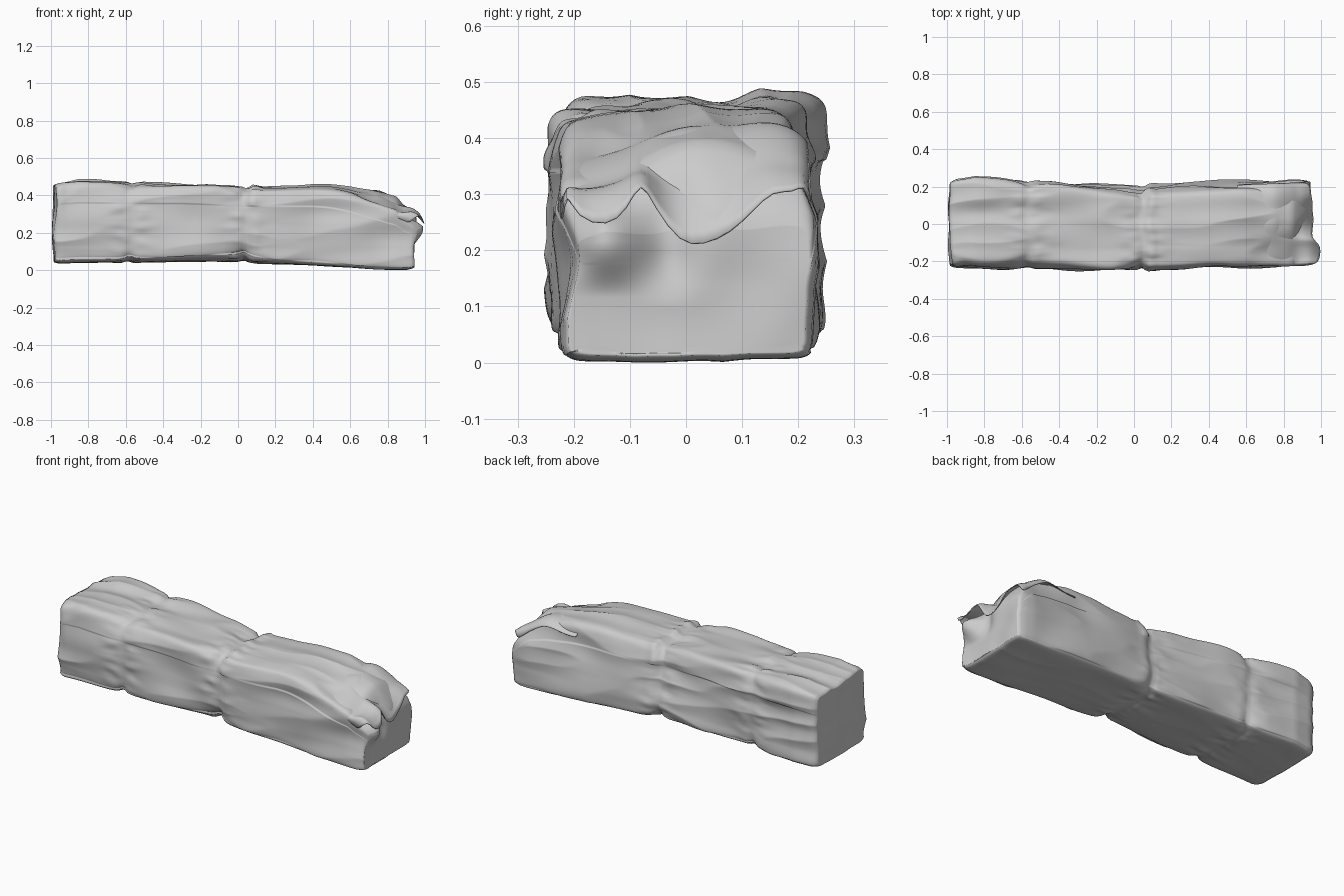
import bpy, bmesh
from math import exp, sin
from mathutils import Vector, noise

if "Cube" in bpy.data.objects:
    bpy.data.objects.remove(bpy.data.objects["Cube"])

# Outline along the length: x, y min, y max, z min, z max
SECTIONS = [(-1, -.215, .21, .05, .445), (-.96, -.23, .235, .04, .46), (-.85, -.235, .25, .045, .473),
            (-.6, -.235, .225, .045, .467), (-.3, -.24, .21, .05, .46), (0, -.235, .198, .047, .442),
            (.1, -.245, .21, .04, .445), (.4, -.228, .222, .028, .452), (.6, -.225, .228, .02, .44),
            (.75, -.222, .23, .008, .418), (.85, -.222, .232, .006, .385), (.91, -.215, .228, .008, .31),
            (.95, -.205, .218, .018, .235)]
TIES = [(-.57, .8), (.04, 1.0)]


def clamp(t):
    t = max(0, min(1, t))
    return t * t * (3 - 2 * t)


def section(x):
    for a, b in zip(SECTIONS, SECTIONS[1:]):
        if x <= b[0]:
            t = max(0, (x - a[0]) / (b[0] - a[0]))
            return [p + (q - p) * t for p, q in zip(a, b)][1:]
    return SECTIONS[-1][1:]


def droop(x, y):
    """How far the top sags towards the front near the open end."""
    return .06 * clamp((x - .45) / .35) * clamp((.97 - x) / .1) * clamp((.03 - y) / .2)


def fold(x, y, z, seed):
    n = noise.noise(Vector((x * 1.8 + seed, y * 8, z * 8 + seed)))
    return .5 - 2 * abs(n)


def finish(name, bm):
    bmesh.ops.recalc_face_normals(bm, faces=bm.faces)
    mesh = bpy.data.meshes.new(name)
    bm.to_mesh(mesh)
    bm.free()
    ob = bpy.data.objects.new(name, mesh)
    bpy.context.collection.objects.link(ob)
    for p in mesh.polygons:
        p.use_smooth = True
    return ob


# Long wrapped bundle, pinched by two ties and covered in lengthwise folds
bm = bmesh.new()
bmesh.ops.create_cube(bm, size=2)
bmesh.ops.subdivide_edges(bm, edges=bm.edges[:], cuts=95, use_grid_fill=True)
for vert in bm.verts:
    u, v, w = vert.co
    x = -.022 + u * .967
    m = max(abs(v), abs(w), 1e-6)
    xx = x + .03 * noise.noise(Vector((v * 1.5, w * 1.5, 3)))
    tie = max(k * exp(-((xx - c) / .025) ** 2) for c, k in TIES)
    wide = max(k * exp(-((xx - c) / .1) ** 2) for c, k in TIES)
    p = 13 - 5 * wide - 3 * tie
    k = m / (abs(v) ** p + abs(w) ** p) ** (1 / p) if m > 1e-5 else 1
    v2, w2 = v * k, w * k
    ya, yb, za, zb = section(x)
    y = (ya + yb) / 2 + v2 * (yb - ya) / 2
    z = (za + zb) / 2 + w2 * (zb - za) / 2
    up = (w2 + 1) / 2
    # The back leans in at the top, the front tucks in at the top left, the hem lifts in front
    y -= .04 * clamp((x + .5) / .4) * clamp((1 - x) / .3) * up ** 2 * max(0, v)
    y += .025 * clamp((-.1 - x) / .3) * up ** 3 * max(0, -v) * clamp((x + 1) / .1)
    z += .022 * exp(-((x + .1) / .35) ** 2) * (1 - up) * max(0, -v) ** 2
    z -= droop(x, y) * up
    out = Vector((0, v2 ** 5, w2 ** 5))
    out = out.normalized() * m ** 6 if out.length > 1e-9 else Vector((0, 0, 0))
    soft = .25 if w < -.95 else 1
    d = .012 * fold(x, y, z, 2) + .014 * noise.noise(Vector((x * 4, y * 5, z * 5)))
    d = d * soft - .01 * tie + .014 * (wide - tie) * noise.noise(Vector((x * 9, y * 22, z * 22)))
    # Cloth laps on the top, and the raised lip beside the middle tie
    if w > .5:
        d += .014 * exp(-((x + .82) / .12) ** 2 - ((y - .13) / .06) ** 2)
        d += .006 * sin(14 * y + 3 * x) * (1 - wide) + .009 * exp(-((xx - .085) / .02) ** 2)
    # Crumpled end faces, bulging under the loose flap
    left = exp(-((x + .99) / .05) ** 2)
    right = exp(-((x - .945) / .05) ** 2)
    dx = (left + right) * .01 * noise.noise(Vector((x, y * 7, z * 7)))
    dx -= left * .012 * fold(z, y * .4, x * .3, 7) - left * .006
    dx += right * (.045 * exp(-((y + .14) / .06) ** 2) * clamp((z - .12) / .1) - .006)
    dx -= right * .025 * exp(-((y + .03) / .05) ** 2) * clamp((z - .1) / .1)
    vert.co = Vector((x + dx, y, z)) + out * d
finish("wrapped_bundle", bm)

# Loose torn end of the cloth: x, y, z along the ragged edge
EDGE = [(.92, -.222, .25), (.97, -.213, .315), (.99, -.195, .26), (.998, -.14, .245), (.988, -.105, .275),
        (.955, -.08, .335), (.95, -.055, .28), (.955, -.01, .215), (.96, .03, .212), (.95, .08, .235),
        (.955, .12, .275), (.945, .155, .312), (.945, .19, .305), (.935, .212, .325), (.91, .222, .28)]
bm = bmesh.new()
rows = []
for i in range(17):
    t = i / 16
    row = []
    for ex, ey, ez in EDGE:
        x = .55 + (ex - .55) * t
        zb = section(min(x, .86))[3]
        base = zb - droop(x, ey) - .03 * (abs(ey) / .22) ** 10 - .03 + .045 * clamp(t * 1.6)
        y = ey - .015 * (1 - t) * (ey > .1)
        z = base + (ez - base) * t ** 5
        z += .012 * t * (1 - t) * 4 * noise.noise(Vector((x * 6, ey * 12, 5)))
        row.append(bm.verts.new((x, y, z)))
    rows.append(row)
for a, b in zip(rows, rows[1:]):
    for j in range(len(EDGE) - 1):
        bm.faces.new((a[j], b[j], b[j + 1], a[j + 1]))
flap = finish("torn_flap", bm)
sub = flap.modifiers.new("soften", 'SUBSURF')
sub.levels = sub.render_levels = 1
thick = flap.modifiers.new("thickness", 'SOLIDIFY')
thick.thickness = .004
thick.offset = 0

# Settle the whole bundle on the ground
low = min(v.co.z for v in bpy.data.objects["wrapped_bundle"].data.vertices)
for ob in bpy.context.collection.objects:
    ob.location.z = -low
